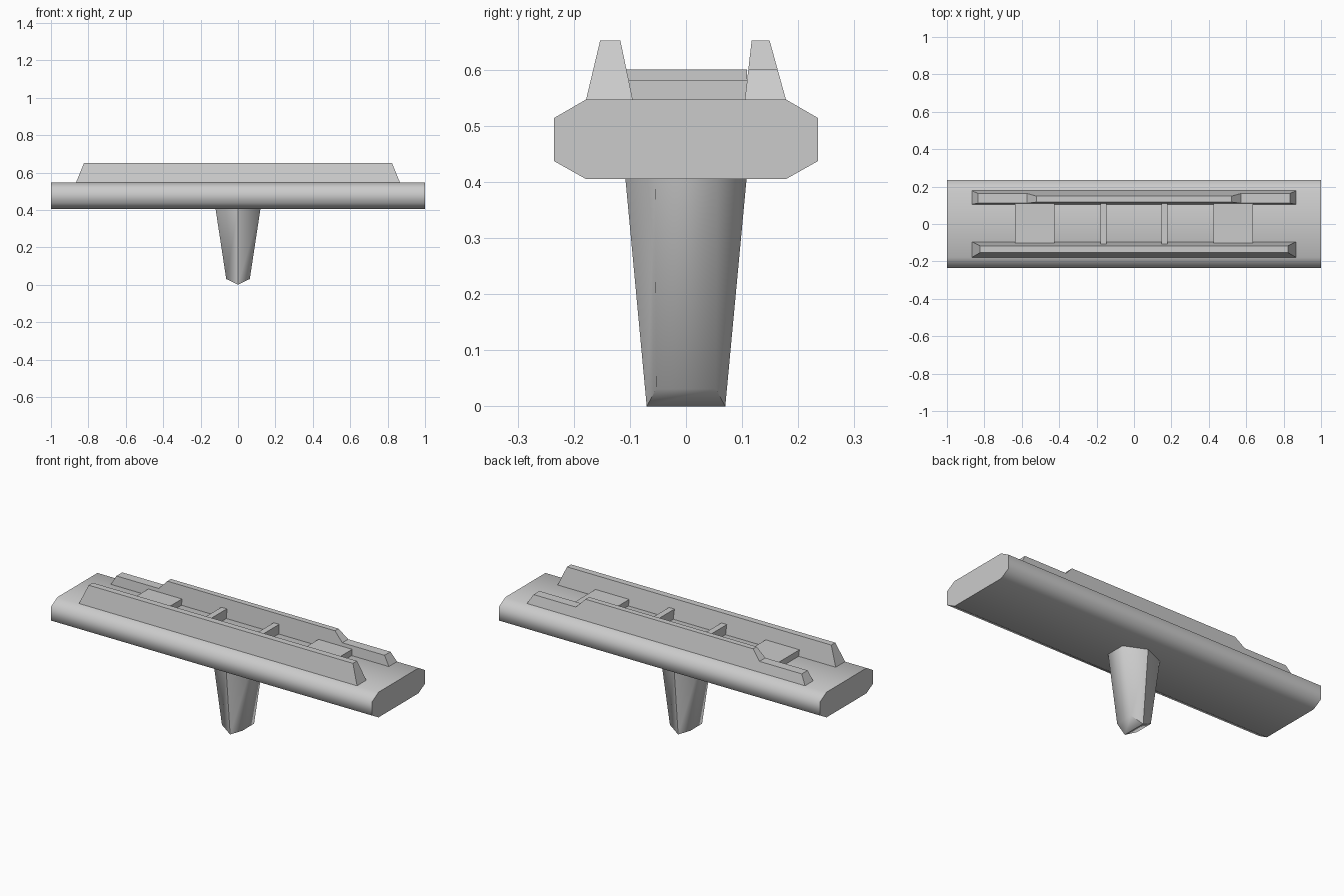
import bpy, bmesh
from math import radians

if "Cube" in bpy.data.objects:
    bpy.data.objects.remove(bpy.data.objects["Cube"])

BASE = 0.547  # top of the beam


def loft(name, a, b, smooth=None, ridge=None):
    """Join two matching rings with side faces and end caps."""
    bm = bmesh.new()
    va = [bm.verts.new(p) for p in a]
    vb = [bm.verts.new(p) for p in b]
    n = len(va)
    for i in range(n):
        j = (i + 1) % n
        bm.faces.new((va[i], va[j], vb[j], vb[i]))
    cap = bm.faces.new(va[::-1])
    bm.faces.new(vb)
    if ridge:
        bmesh.utils.face_split(cap, va[ridge[0]], va[ridge[1]])
    bmesh.ops.recalc_face_normals(bm, faces=bm.faces)
    me = bpy.data.meshes.new(name)
    bm.to_mesh(me)
    bm.free()
    if smooth:
        me.shade_smooth()
        me.set_sharp_from_angle(angle=radians(smooth))
    ob = bpy.data.objects.new(name, me)
    bpy.context.collection.objects.link(ob)
    return ob


def rail(name, half, inner, outer):
    """Rail with a mirrored side outline (x, z); both faces lean with height."""
    outline = half + [(-x, z) for x, z in reversed(half)]

    def side(y0, y1):
        return [(x, y0 + (y1 - y0) * (z - BASE) / 0.105, z) for x, z in outline]
    return loft(name, side(*inner), side(*outer))


def block(name, x0, x1, top):
    def ring(z):
        return [(x0, -0.106, z), (x1, -0.106, z), (x1, 0.109, z), (x0, 0.109, z)]
    return loft(name, ring(BASE - 0.002), ring(top))


# Main beam with softened octagonal section
section = [(-0.178, 0.405), (0.178, 0.405), (0.235, 0.437), (0.235, 0.514),
           (0.178, BASE), (-0.178, BASE), (-0.235, 0.514), (-0.235, 0.437)]
loft("beam", [(-1, y, z) for y, z in section], [(1, y, z) for y, z in section], smooth=66)


# Tapered six-sided peg with a ridged tip
def peg_ring(x, y_mid, y_side, z_mid, z_side):
    return [(0, -y_mid, z_mid), (x, -y_side, z_side), (x, y_side, z_side),
            (0, y_mid, z_mid), (-x, y_side, z_side), (-x, -y_side, z_side)]


peg = loft("peg", peg_ring(0.063, 0.07, 0.053, 0.0, 0.031),
           peg_ring(0.12, 0.108, 0.055, 0.406, 0.406), smooth=70, ridge=(0, 3))
for e in peg.data.edges:  # crisp centre seam
    if all(abs(peg.data.vertices[i].co.x) < 1e-5 for i in e.vertices):
        e.use_edge_sharp = True

# Front rail, and back rail stepped down at both ends
rail("front_rail", [(0.866, BASE), (0.823, 0.652)], (-0.095, -0.117), (-0.178, -0.153))
rail("back_rail", [(0.866, BASE), (0.835, 0.6), (0.572, 0.6), (0.522, 0.652)],
     (0.105, 0.117), (0.178, 0.149))

# Low wide blocks and taller thin bars between the rails
for s, label in ((-1, "left"), (1, "right")):
    block(label + "_block", *sorted((s * 0.425, s * 0.635)), 0.581)
    block(label + "_bar", *sorted((s * 0.146, s * 0.18)), 0.6)
